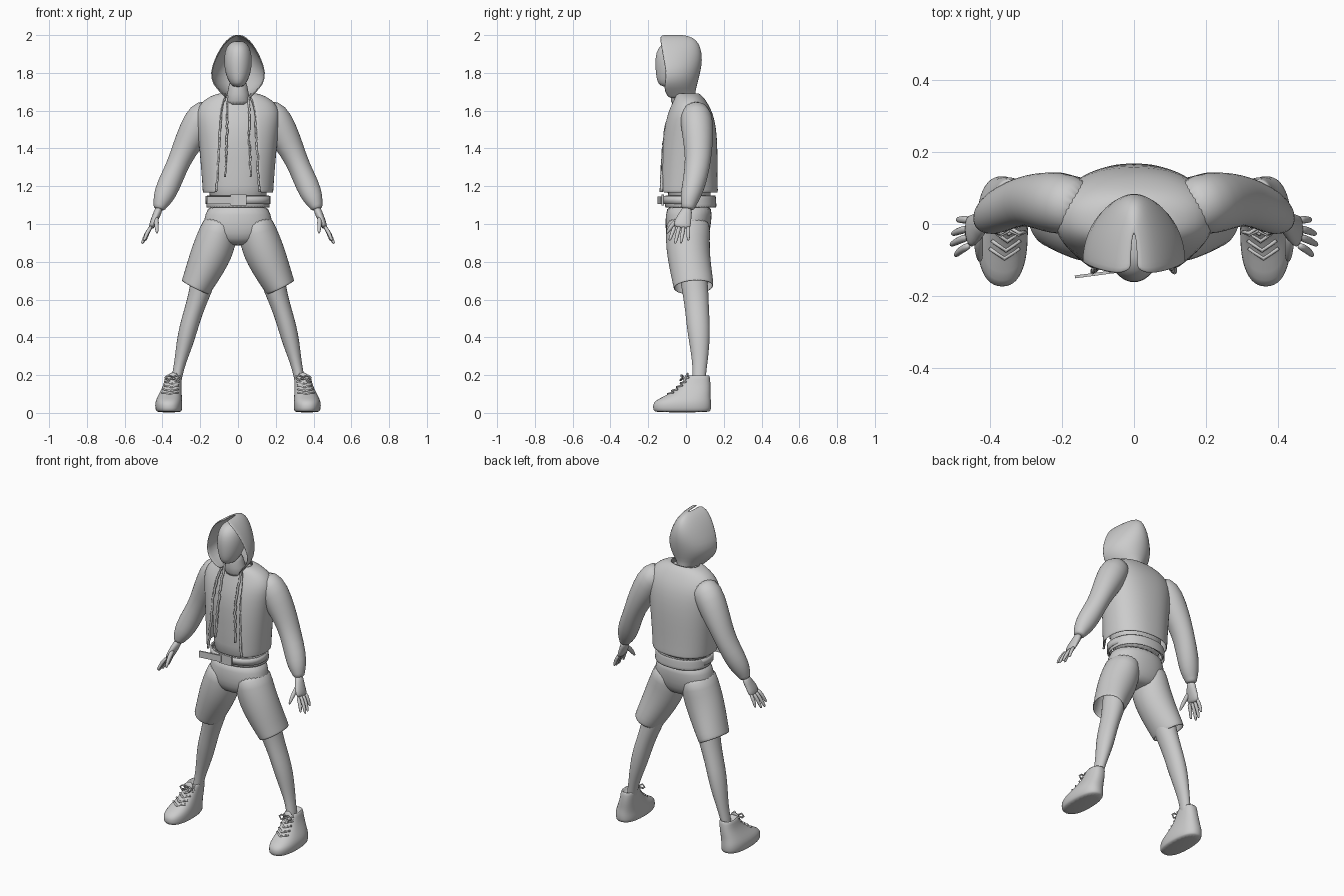
import bpy, bmesh, math, random
from mathutils import Vector

random.seed(4)


def finish(ob, mirror=False, thick=0, sub=1):
    if mirror:
        m = ob.modifiers.new("Mirror", 'MIRROR')
        m.use_mirror_merge = False
    if thick:
        s = ob.modifiers.new("Solidify", 'SOLIDIFY')
        s.thickness = thick
        s.offset = 0
    if sub:
        s = ob.modifiers.new("Subdivision", 'SUBSURF')
        s.levels = s.render_levels = sub
    return ob


def loft(name, secs, n=20, flat=False, gaps=None, e=2.0, caps=(True, True), **kw):
    """Skin rings (x, y, z, r_side, r_depth); gaps leave the front open."""
    bm = bmesh.new()
    P = [Vector(s[:3]) for s in secs]
    rings = []
    for i, (s, c) in enumerate(zip(secs, P)):
        a, b = Vector((1, 0, 0)), Vector((0, 1, 0))
        if not flat:
            t = (P[min(i + 1, len(P) - 1)] - P[max(i - 1, 0)]).normalized()
            a = t.cross(b).normalized()
            b = a.cross(t).normalized()
            if b.y < 0:
                b = -b
        t0 = math.asin(min(1, gaps[i] / s[3]) ** (e / 2)) if gaps else 0
        ring = []
        for k in range(n):
            th = t0 + (2 * math.pi - 2 * t0) * k / (n - 1 if gaps else n)
            sx, cy = math.sin(th), math.cos(th)
            sx = math.copysign(abs(sx) ** (2 / e), sx)
            cy = math.copysign(abs(cy) ** (2 / e), cy)
            ring.append(bm.verts.new(c + a * s[3] * sx - b * s[4] * cy))
        rings.append(ring)
    for r, q in zip(rings, rings[1:]):
        for k in range(n - 1 if gaps else n):
            j = (k + 1) % n
            bm.faces.new((r[k], r[j], q[j], q[k]))
    if not gaps:
        for on, r in zip(caps, (rings[0], rings[-1])):
            if on:
                bm.faces.new(r)
    bmesh.ops.recalc_face_normals(bm, faces=bm.faces[:])
    for f in bm.faces:
        f.smooth = True
    me = bpy.data.meshes.new(name)
    bm.to_mesh(me)
    bm.free()
    ob = bpy.data.objects.new(name, me)
    bpy.context.collection.objects.link(ob)
    return finish(ob, **kw)


def box(name, loc, size, rz=0):
    bpy.ops.mesh.primitive_cube_add(size=1, location=loc, rotation=(0, 0, rz))
    ob = bpy.context.object
    ob.name = name
    ob.scale = size
    m = ob.modifiers.new("Bevel", 'BEVEL')
    m.width = 0.003
    return ob


# Head and neck
loft("head", [(0, -.085, 1.725, .025, .04), (0, -.08, 1.745, .045, .072), (0, -.07, 1.79, .066, .09),
              (0, -.065, 1.85, .076, .1), (0, -.06, 1.91, .072, .1), (0, -.055, 1.95, .055, .08),
              (0, -.05, 1.97, .025, .04)], flat=True)
loft("neck", [(0, -.02, 1.62, .08, .065), (0, -.025, 1.68, .055, .055), (0, -.04, 1.78, .048, .05)], flat=True)

# Hood: half rings open to the front (front y, z, half width, back y)
H = [(-.09, 1.665, .062, .05), (-.115, 1.70, .092, .045), (-.115, 1.74, .132, .056), (-.105, 1.80, .146, .072),
     (-.12, 1.87, .122, .084), (-.13, 1.93, .092, .076), (-.137, 1.97, .06, .055), (-.138, 1.99, .035, .02),
     (-.125, 1.999, .008, -.03)]
loft("hood", [(0, f, z, w, b - f) for f, z, w, b in H], n=19, flat=True, gaps=[h[2] for h in H], thick=.008)

# Shirt
loft("shirt", [(0, .02, 1.08, .155, .12), (0, .015, 1.2, .155, .115), (0, .015, 1.35, .165, .12),
               (0, .015, 1.5, .17, .12), (0, .02, 1.6, .15, .095), (0, .01, 1.66, .1, .065),
               (0, 0, 1.69, .055, .05)], flat=True, e=2.3)

# Open jacket body (z, half width, front y, back y, half opening)
J = [(1.165, .183, -.148, .166, .115), (1.19, .184, -.146, .164, .112), (1.3, .192, -.142, .163, .105),
     (1.42, .203, -.134, .163, .1), (1.52, .215, -.12, .155, .095), (1.59, .222, -.1, .137, .09),
     (1.64, .195, -.075, .11, .08), (1.675, .145, -.06, .085, .068), (1.692, .085, -.055, .06, .06)]
secs = [(0, (f + b) / 2, z, w, (b - f) / 2) for z, w, f, b, g in J]
loft("jacket_body", secs, n=33, flat=True, gaps=[j[4] for j in J], e=2.3, thick=.008)

# Rumpled zip trims along the jacket opening and further in
for side in (-1, 1):
    for nm, inset, low in (("zip_edge", 0, 1.17), ("zip_inner", .04, 1.25)):
        pts = []
        for k in range(25):
            z = low + (1.68 - low) * k / 24
            i = max(i for i in range(len(J) - 1) if J[i][0] <= z + .001)
            u = (z - J[i][0]) / (J[i + 1][0] - J[i][0])
            f = J[i][2] + u * (J[i + 1][2] - J[i][2])
            g = J[i][4] + u * (J[i + 1][4] - J[i][4])
            g = max(g - inset, .058)
            pts.append((side * g + random.uniform(-.003, .003), f + .018 + random.uniform(-.003, .003), z,
                        .006, .009))
        loft(nm, pts, n=6, flat=True, sub=0)

# Sleeves
loft("sleeve", [(.13, .04, 1.605, .068, .065), (.19, .055, 1.575, .088, .088), (.238, .062, 1.48, .083, .085),
                (.288, .066, 1.385, .067, .073), (.325, .06, 1.3, .058, .067), (.37, .04, 1.2, .064, .062),
                (.4, .018, 1.13, .053, .051), (.414, .012, 1.095, .034, .036), (.419, .01, 1.075, .031, .034)],
     mirror=True, caps=(True, True))

# Hands: palm, four fingers, thumb
loft("palm", [(.415, .01, 1.09, .022, .027), (.43, -.003, 1.05, .021, .034), (.448, -.018, 1.01, .019, .047),
              (.462, -.023, .975, .014, .046)], n=14, mirror=True)
for by, tip in ((-.058, (.498, -.088, .912)), (-.034, (.51, -.058, .895)), (-.011, (.506, -.028, .897)),
                (.012, (.492, .012, .912))):
    base = Vector((.456, by, .992))
    tip = Vector(tip)
    mid = base.lerp(tip, .5) + Vector((.006, 0, 0))
    loft("finger", [(*base, .012, .013), (*mid, .011, .011), (*base.lerp(tip, .88), .009, .009),
                    (*tip, .005, .005)], n=8, mirror=True)
loft("thumb", [(.432, -.02, 1.04, .014, .018), (.432, -.062, 1.005, .014, .015), (.43, -.088, .975, .011, .012),
               (.428, -.104, .948, .006, .006)], n=8, mirror=True)

# Belt with loose end and buckle
loft("waistband", [(0, .023, 1.152, .163, .132), (0, .022, 1.125, .164, .134), (0, .026, 1.085, .166, .133)],
     n=28, flat=True, e=2.2, caps=(False, False), thick=.008)
loft("belt", [(0, .01, 1.147, .168, .128), (0, .01, 1.105, .168, .128)], n=32, flat=True, e=2.2,
     caps=(False, False), thick=.008, sub=0)
box("buckle", (.003, -.123, 1.126), (.085, .014, .058))
box("belt_end", (-.095, -.138, 1.126), (.14, .008, .04), .13)

# Shorts
loft("shorts_seat", [(0, .018, 1.11, .155, .118), (0, .015, 1.05, .174, .122), (0, .01, .98, .19, .122),
                     (0, .008, .92, .16, .105), (0, .01, .885, .08, .07)], n=28, flat=True, e=2.2)
loft("shorts_leg", [(.085, .012, 1.04, .085, .115), (.105, .01, .95, .1, .115), (.13, .01, .87, .108, .113),
                    (.172, .022, .775, .098, .108), (.212, .038, .69, .083, .105), (.225, .04, .664, .08, .103)],
     n=24, mirror=True, caps=(True, False), thick=.006)

# Legs
loft("leg", [(.155, .03, .82, .075, .08), (.19, .045, .68, .064, .072), (.208, .052, .62, .056, .068),
             (.238, .06, .53, .05, .063), (.262, .066, .45, .05, .062), (.284, .072, .36, .044, .053),
             (.306, .074, .27, .031, .041), (.322, .07, .2, .027, .035), (.335, .065, .12, .028, .035)],
     mirror=True)

# High-top shoes
loft("shoe", [(.365, -.02, .002, .062, .145), (.366, -.021, .012, .07, .153), (.367, -.021, .04, .073, .156),
              (.366, -.017, .065, .071, .15), (.36, .012, .092, .063, .118), (.353, .036, .122, .054, .095),
              (.345, .056, .16, .046, .074), (.342, .066, .198, .044, .06), (.341, .066, .201, .036, .052),
              (.34, .066, .175, .03, .04)], n=24, flat=True, e=2.4, mirror=True)
loft("shoe_tongue", [(.35, -.02, .14, .026, .012), (.345, .002, .185, .03, .01), (.343, .01, .216, .024, .007)],
     n=10, flat=True, mirror=True)

# Laces crossing the shoe front, with a bow
for i, (y, z) in enumerate(((-.088, .1), (-.066, .117), (-.04, .137), (-.02, .157), (-.006, .18))):
    for d in (-1, 1):
        cx, w = .36 - .004 * i, .042 - .002 * i
        loft("lace", [(cx - w, y + .02, z - .008 * d, .005, .005), (cx, y - .008, z, .006, .006),
                      (cx + w, y + .02, z + .008 * d, .005, .005)], n=6, mirror=True, sub=0)
for d in (-1, 1):
    loft("lace_bow", [(.345, -.01, .188, .005, .005), (.345 + d * .025, -.025, .2, .005, .005),
                      (.345 + d * .042, -.022, .186, .005, .005), (.345 + d * .025, -.03, .172, .005, .005),
                      (.346, -.018, .184, .005, .005)], n=6, mirror=True, sub=0)
